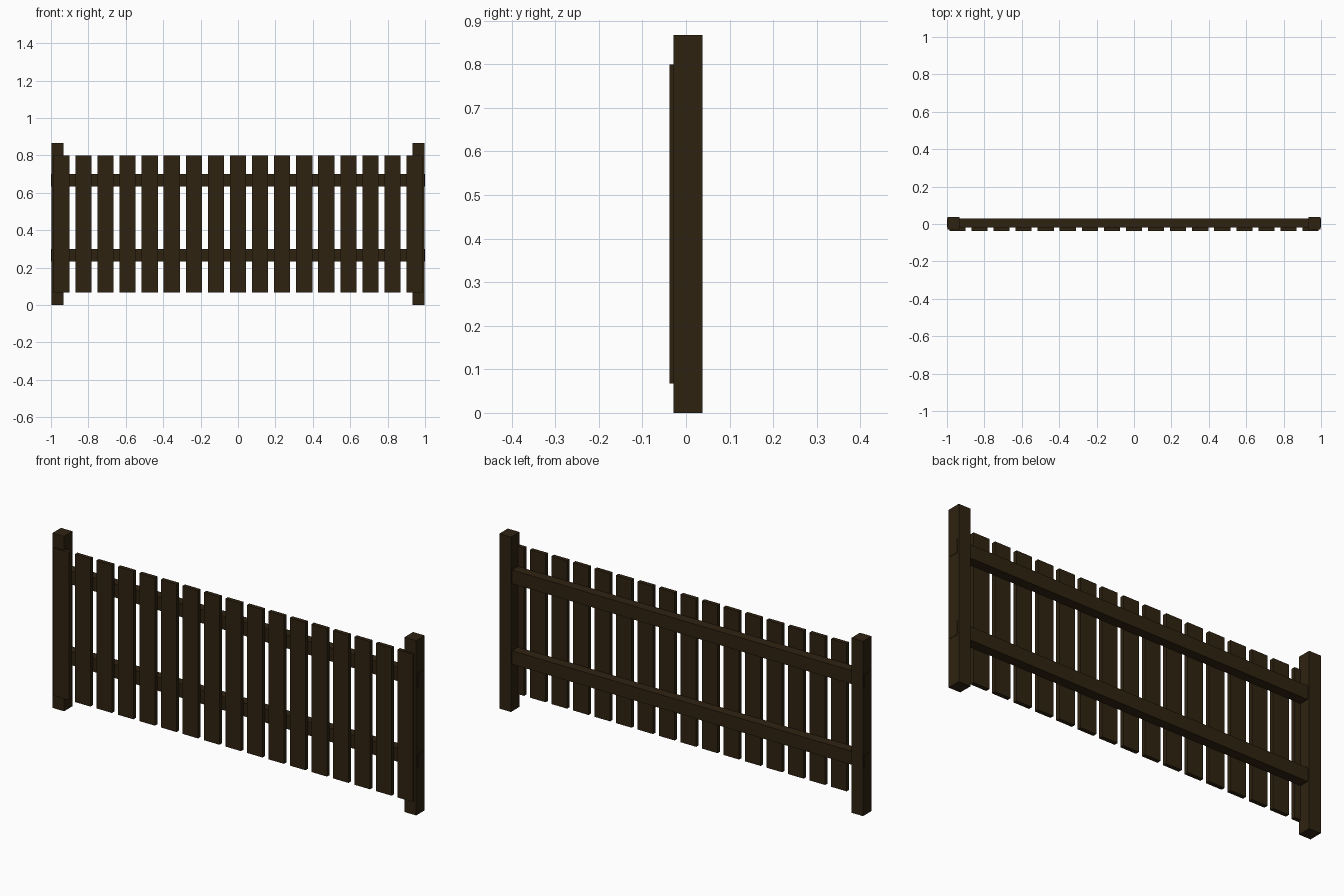
import bpy
import bmesh
from mathutils import Vector

if "Cube" in bpy.data.objects:
    bpy.data.objects.remove(bpy.data.objects["Cube"])

wood = bpy.data.materials.new("dark brown wood")
wood.diffuse_color = (0.028, 0.0165, 0.0055, 1)
wood.use_nodes = True
wood.node_tree.nodes["Principled BSDF"].inputs["Base Color"].default_value = wood.diffuse_color


def box(name, lo, hi):
    """Axis-aligned box between two corners."""
    lo, hi = Vector(lo), Vector(hi)
    bm = bmesh.new()
    bmesh.ops.create_cube(bm, size=1)
    for v in bm.verts:
        v.co = (lo + hi) / 2 + v.co * (hi - lo)
    mesh = bpy.data.meshes.new(name)
    bm.to_mesh(mesh)
    bm.free()
    mesh.materials.append(wood)
    obj = bpy.data.objects.new(name, mesh)
    bpy.context.collection.objects.link(obj)
    return obj


# End posts
box("left_post", (-0.998, -0.029, 0), (-0.934, 0.038, 0.867))
box("right_post", (0.934, -0.029, 0), (0.998, 0.038, 0.867))

# Horizontal rails, ends just proud of the posts
for name, z in (("lower_rail", 0.233), ("upper_rail", 0.633)):
    box(name, (-1, -0.018, z), (1, 0.029, z + 0.067))

# Vertical planks on the front of the rails
COUNT, PITCH, WIDTH = 17, 0.118, 0.086
for i in range(COUNT):
    x = (i - (COUNT - 1) / 2) * PITCH
    box(f"plank_{i + 1}", (x - WIDTH / 2, -0.038, 0.067),
        (x + WIDTH / 2, -0.018, 0.8))
